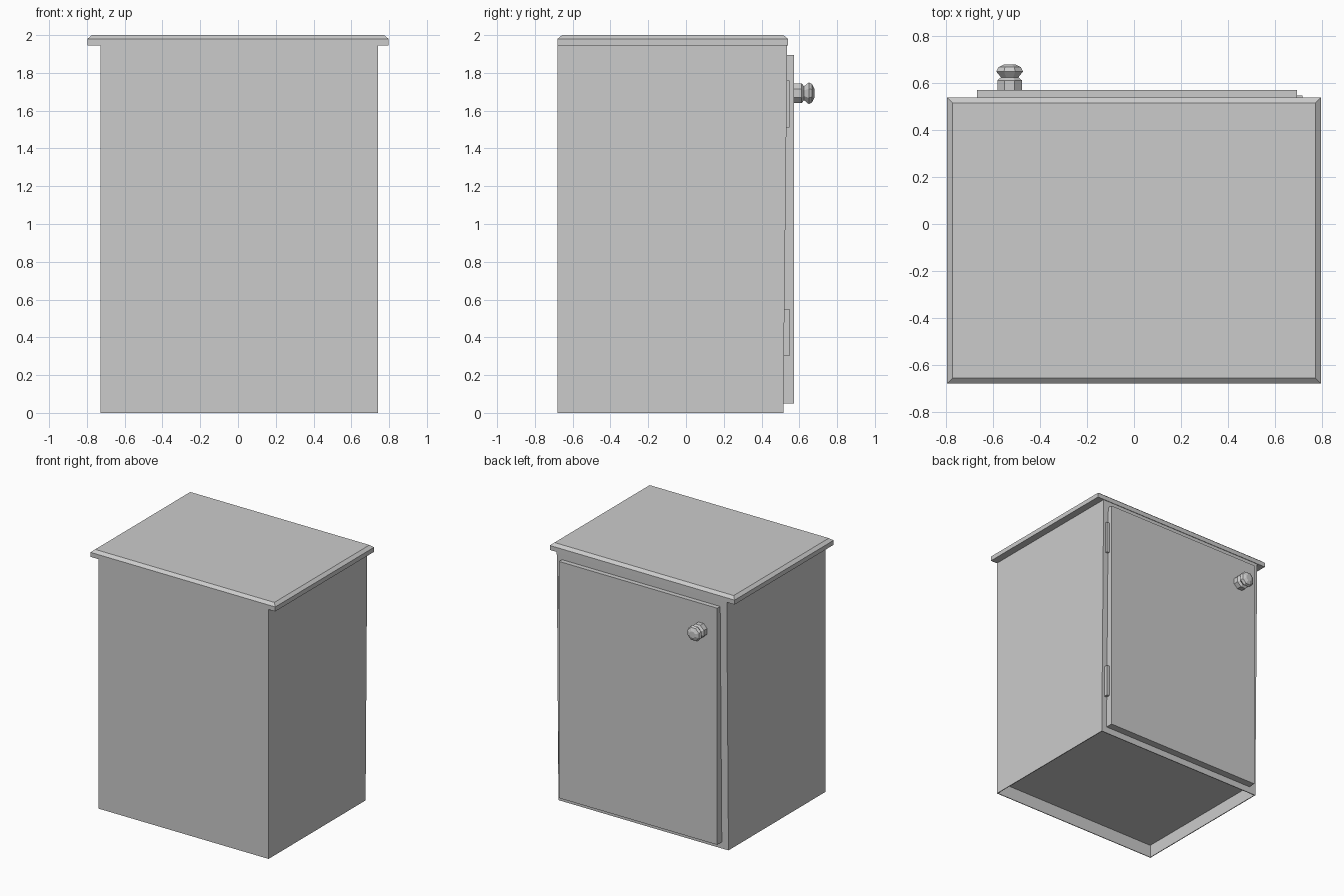
import bpy, bmesh
from math import pi, cos, sin

if "Cube" in bpy.data.objects:
    bpy.data.objects.remove(bpy.data.objects["Cube"])


def finish(name, bm):
    bmesh.ops.recalc_face_normals(bm, faces=bm.faces)
    mesh = bpy.data.meshes.new(name)
    bm.to_mesh(mesh)
    bm.free()
    obj = bpy.data.objects.new(name, mesh)
    bpy.context.collection.objects.link(obj)
    return obj


def box_mesh(x0, x1, y0, y1, z0, z1):
    bm = bmesh.new()
    bmesh.ops.create_cube(bm, size=1)
    for v in bm.verts:
        v.co.x = x1 if v.co.x > 0 else x0
        v.co.y = y1 if v.co.y > 0 else y0
        v.co.z = z1 if v.co.z > 0 else z0
    return bm


def face_toward(bm, sign):
    return max(bm.faces, key=lambda f: sign * f.calc_center_median().z)


# Body: door side leans slightly, underside is recessed behind a thin rim
bm = box_mesh(-0.727, 0.74, -0.68, 0.536, 0, 1.95)
for v in bm.verts:
    if v.co.y > 0 and v.co.z < 1:
        v.co.y = 0.515
bottom = face_toward(bm, -1)
bmesh.ops.inset_region(bm, faces=[bottom], thickness=0.006, use_even_offset=True)
ring = bmesh.ops.extrude_discrete_faces(bm, faces=[bottom])["faces"]
# Rebuild the recess: raise the cap and bridge it to the rim
cap = ring[0]
for v in cap.verts:
    v.co.z += 0.1
finish("cabinet_body", bm)

# Lid with a chamfered top edge
bm = box_mesh(-0.797, 0.797, -0.68, 0.54, 1.945, 1.98)
top = face_toward(bm, 1)
bmesh.ops.inset_region(bm, faces=[top], thickness=0.024, use_even_offset=True)
for v in top.verts:
    v.co.z = 2.0
finish("lid", bm)

# Door
finish("door", box_mesh(-0.67, 0.695, 0.512, 0.572, 0.05, 1.895))

# Hinges
for name, z in (("lower_hinge", 0.30), ("upper_hinge", 1.51)):
    finish(name, box_mesh(0.68, 0.718, 0.512, 0.547, z, z + 0.25))

# Knob: faceted turned profile along y (radius, y)
SIDES = 8
profile = [(0.057, 0.565), (0.057, 0.612), (0.04, 0.625),
           (0.062, 0.65), (0.052, 0.668), (0.026, 0.68)]
bm = bmesh.new()
rings = []
for r, y in profile:
    rings.append([bm.verts.new((-0.53 + r * cos(2 * pi * (i + 0.5) / SIDES), y,
                                1.692 + r * sin(2 * pi * (i + 0.5) / SIDES)))
                  for i in range(SIDES)])
for a, b in zip(rings, rings[1:]):
    for i in range(SIDES):
        j = (i + 1) % SIDES
        bm.faces.new((a[i], a[j], b[j], b[i]))
bm.faces.new(rings[0])
bm.faces.new(rings[-1])
finish("door_knob", bm)
